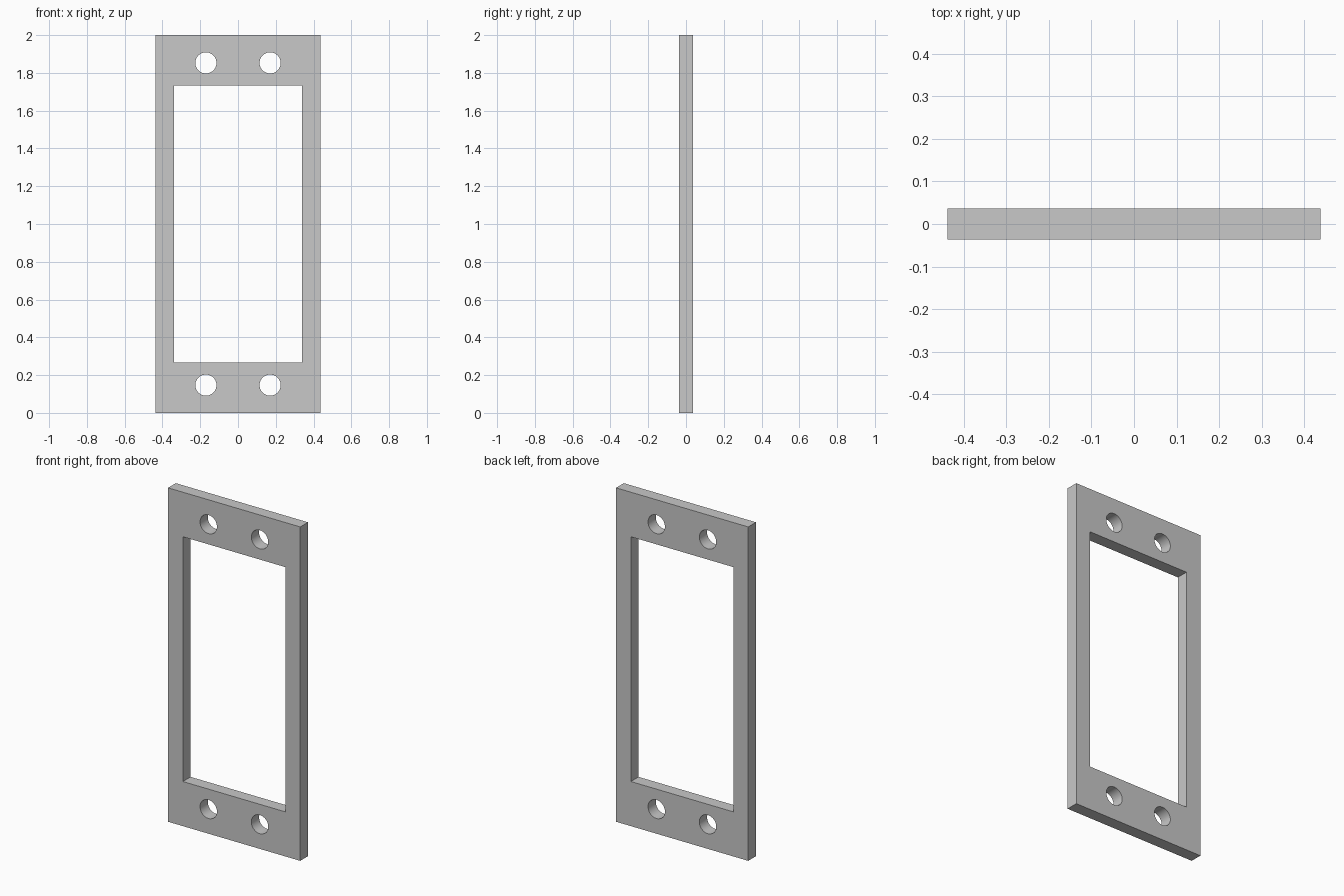
import bpy
import math

if "Cube" in bpy.data.objects:
    bpy.data.objects.remove(bpy.data.objects["Cube"], do_unlink=True)

WIDTH, DEPTH, HEIGHT = 0.876, 0.073, 2.0
WINDOW_W, WINDOW_H = 0.68, 1.466
HOLE_X, HOLE_Z, HOLE_R = 0.17, 0.853, 0.056   # offsets from the plate centre
MID = HEIGHT / 2

grey = bpy.data.materials.new("light grey")
grey.use_nodes = True
colour = (0.58, 0.58, 0.58, 1)
grey.diffuse_color = colour
grey.node_tree.nodes["Principled BSDF"].inputs["Base Color"].default_value = colour


def box(name, size):
    bpy.ops.mesh.primitive_cube_add(size=1, location=(0, 0, MID))
    obj = bpy.context.object
    obj.name = name
    obj.scale = size
    bpy.ops.object.transform_apply(location=False, rotation=False, scale=True)
    obj.data.materials.append(grey)
    return obj


# Flat mounting plate
plate = box("mounting_plate", (WIDTH, DEPTH, HEIGHT))

# Cutters: central window and four screw holes
cutters = [box("window_cutter", (WINDOW_W, DEPTH * 3, WINDOW_H))]
for sx in (-1, 1):
    for sz in (-1, 1):
        bpy.ops.mesh.primitive_cylinder_add(
            vertices=48, radius=HOLE_R, depth=DEPTH * 3,
            location=(sx * HOLE_X, 0, MID + sz * HOLE_Z),
            rotation=(math.pi / 2, 0, 0))
        hole = bpy.context.object
        hole.name = "screw_hole_cutter"
        hole.data.materials.append(grey)
        cutters.append(hole)

# Cut the openings and drop the cutters
bpy.ops.object.select_all(action="DESELECT")
bpy.context.view_layer.objects.active = plate
plate.select_set(True)
for cutter in cutters:
    cutter.hide_render = True
    mod = plate.modifiers.new("opening", "BOOLEAN")
    mod.operation = "DIFFERENCE"
    mod.solver = "EXACT"
    mod.object = cutter
    bpy.ops.object.modifier_apply(modifier=mod.name)
    bpy.data.objects.remove(cutter, do_unlink=True)

# Smooth hole walls, crisp edges
bpy.ops.object.shade_smooth_by_angle(angle=math.radians(30))
